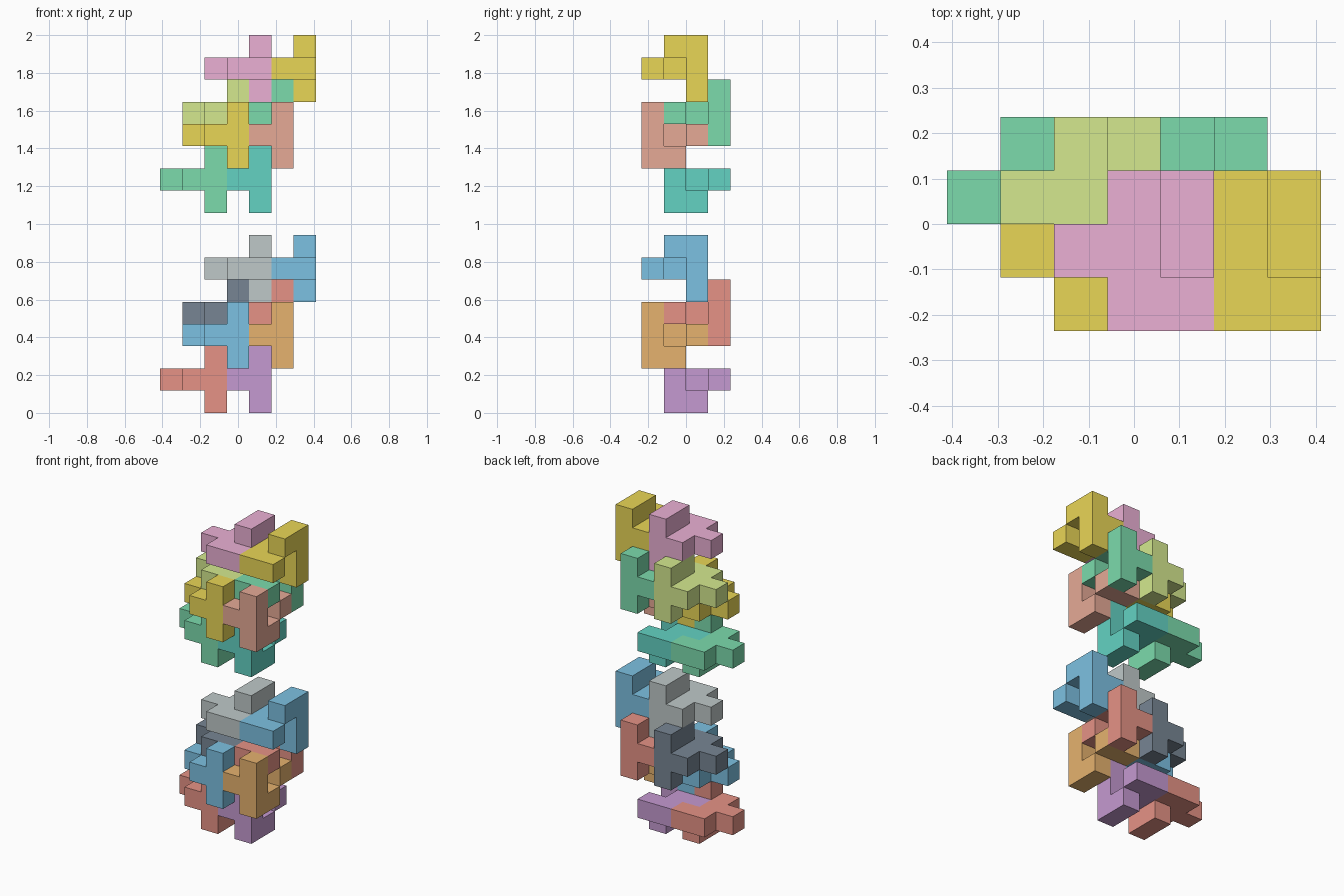
import bpy, bmesh, math
from mathutils import Vector

if "Cube" in bpy.data.objects:
    bpy.data.objects.remove(bpy.data.objects["Cube"])

U = 2 / 17  # cube cell size

# One interlocking piece: peg, back bar, short arm, cross bar and a hook over the hole
CELLS = {(0, 0, 0), (1, -1, 0), (1, 0, 0), (1, 1, 0), (2, -1, 0),
         (2, 1, -1), (2, 1, 0), (2, 1, 1), (2, 0, 1)}


def piece_mesh(name):
    """Outer skin of the cells, with flat areas merged."""
    bm = bmesh.new()
    for cell in CELLS:
        c = Vector(cell)
        for axis in range(3):
            for sign in (-1, 1):
                n = Vector((0, 0, 0))
                n[axis] = sign
                if tuple(int(v) for v in c + n) in CELLS:
                    continue
                a = Vector((0, 0, 0))
                a[(axis + 1) % 3] = 0.5
                b = n.cross(a)
                m = c + n * 0.5
                bm.faces.new([bm.verts.new((m + o) * U)
                              for o in (a + b, b - a, -a - b, a - b)])
    bmesh.ops.remove_doubles(bm, verts=bm.verts, dist=U * 0.01)
    bmesh.ops.dissolve_limit(bm, angle_limit=0.01, verts=bm.verts, edges=bm.edges)
    mesh = bpy.data.meshes.new(name)
    bm.to_mesh(mesh)
    bm.free()
    return mesh


def material(hex_code):
    mat = bpy.data.materials.get(hex_code) or bpy.data.materials.new(hex_code)
    rgb = [int(hex_code[i:i + 2], 16) / 255 for i in (0, 2, 4)]
    mat.diffuse_color = (*rgb, 1)
    mat.use_nodes = True
    mat.node_tree.nodes["Principled BSDF"].inputs["Base Color"].default_value = mat.diffuse_color
    return mat


# Name, peg cell, turned over, colour in the lower and upper stack
PIECES = [
    ("bottom_left", (0, 2, 1), True, "C94A3D", "33B56A"),
    ("bottom_right", (2, 2, 1), True, "8E52A2", "20A58B"),
    ("middle_front_left", (1, 1, 3), True, "3488C2", "D0AB18"),
    ("middle_front_right", (3, 1, 3), True, "CA7228", "C9664E"),
    ("middle_back_left", (1, 2, 4), False, "2F3C4B", "A9D046"),
    ("middle_back_right", (3, 2, 4), False, "C94A3D", "33B56A"),
    ("top_left", (2, 1, 6), False, "859494", "D46FA9"),
    ("top_right", (4, 1, 6), False, "3488C2", "D0AB18"),
]

# Two identical stacks, one cell apart
for stack, lift in (("lower", 0), ("upper", 9)):
    for name, (i, j, k), turned, low, high in PIECES:
        full = f"{stack}_{name}_piece"
        obj = bpy.data.objects.new(full, piece_mesh(full))
        obj.location = ((i - 3) * U, (j - 1.5) * U, (k + lift + 0.5) * U)
        obj.rotation_euler.x = math.pi if turned else 0
        obj.data.materials.append(material(high if lift else low))
        bpy.context.collection.objects.link(obj)
